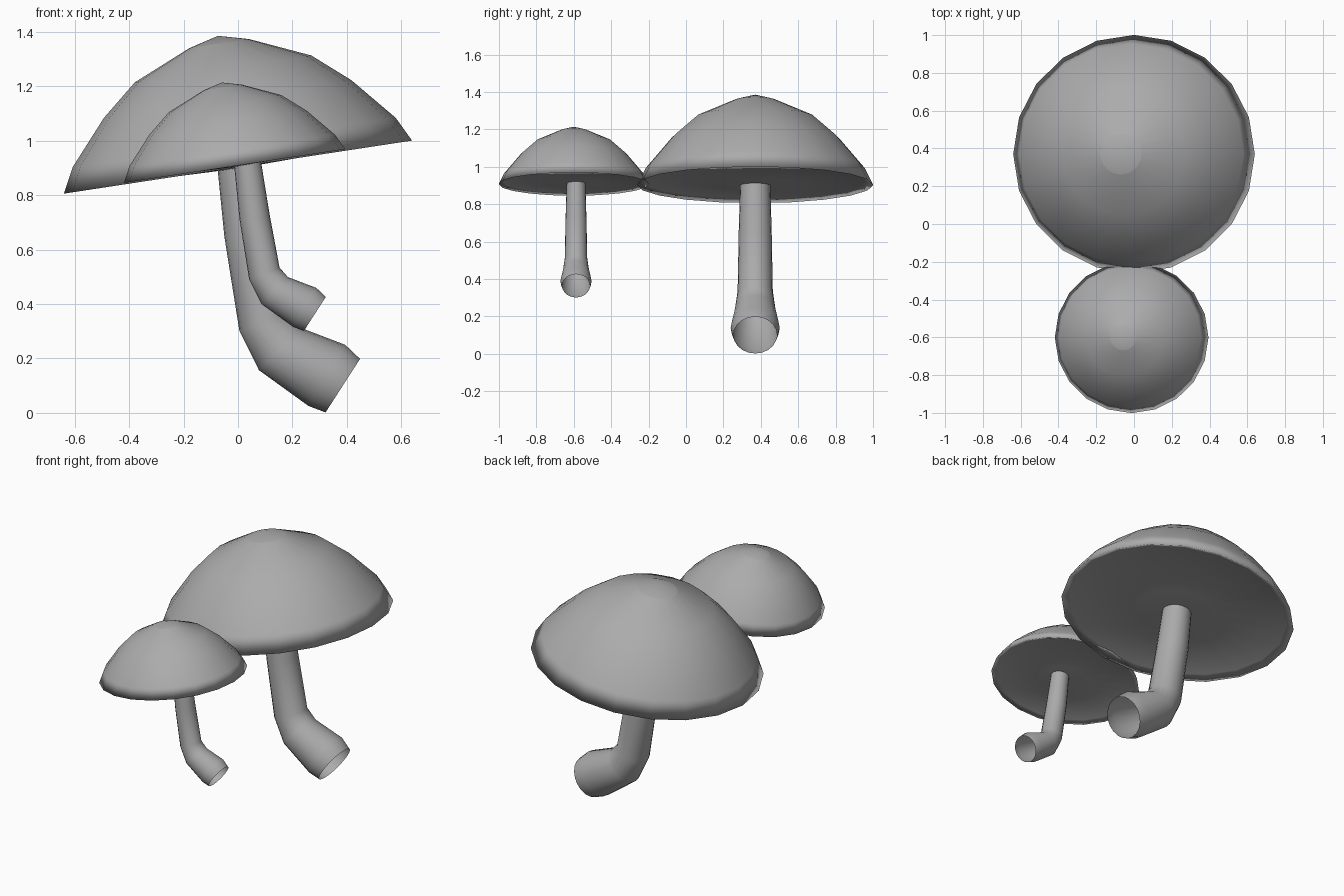
import bpy
import bmesh
from math import cos, sin, pi, atan2
from mathutils import Vector, Matrix

cube = bpy.data.objects.get("Cube")
if cube:
    bpy.data.objects.remove(cube, do_unlink=True)

SIDES = 20
TILT = -atan2(0.195, 1.28)
GREY = (0.41, 0.41, 0.41, 1)

grey = bpy.data.materials.new("mid_grey")
grey.use_nodes = True
grey.diffuse_color = GREY
grey.node_tree.nodes["Principled BSDF"].inputs["Base Color"].default_value = GREY


def finish(bm, name):
    for face in bm.faces:
        face.smooth = True
    mesh = bpy.data.meshes.new(name)
    bm.to_mesh(mesh)
    bm.free()
    mesh.materials.append(grey)
    obj = bpy.data.objects.new(name, mesh)
    bpy.context.collection.objects.link(obj)
    return obj


def bridge(bm, a, b):
    for i in range(SIDES):
        j = (i + 1) % SIDES
        bm.faces.new((a[i], a[j], b[j], b[i]))


# Cap outline from the underside to the crown: radius, height
UNDER_CENTRE = -0.005
CROWN = 0.488
CAP = [(0.22, 0.0), (0.605, 0.02), (0.647, 0.0), (0.6, 0.092),
       (0.46, 0.253), (0.328, 0.365), (0.111, 0.459)]


def make_cap(name, location, scale):
    bm = bmesh.new()
    angles = [2 * pi * i / SIDES for i in range(SIDES)]
    rings = [[bm.verts.new((r * cos(a), 0.975 * r * sin(a), h)) for a in angles]
             for r, h in CAP]
    for a, b in zip(rings, rings[1:]):
        bridge(bm, a, b)
    bottom = bm.verts.new((0, 0, UNDER_CENTRE))
    top = bm.verts.new((0, 0, CROWN))
    for i in range(SIDES):
        j = (i + 1) % SIDES
        bm.faces.new((bottom, rings[0][j], rings[0][i]))
        bm.faces.new((top, rings[-1][i], rings[-1][j]))
        # Crease around the crown
        bm.edges.get((rings[-1][i], rings[-1][j])).smooth = False
    bm.transform(Matrix.Translation(location)
                 @ Matrix.Rotation(TILT, 4, 'Y') @ Matrix.Scale(scale, 4))
    return finish(bm, name)


# Bent stem, open at the foot: x, z, radius
STEM = [(-0.005, 0.98, 0.078), (0.037, 0.66, 0.088), (0.093, 0.335, 0.094),
        (0.153, 0.235, 0.109), (0.326, 0.138, 0.131), (0.385, 0.1, 0.117)]


def make_stem(name, location, scale):
    bm = bmesh.new()
    points = [Vector((x, 0, z)) for x, z, r in STEM]
    rings = []
    for k, point in enumerate(points):
        before = (point - points[k - 1]).normalized() if k else Vector()
        after = (points[k + 1] - point).normalized() if k + 1 < len(points) else Vector()
        along = (before + after).normalized()
        side = Vector((0, 1, 0))
        across = side.cross(along)
        radius = STEM[k][2]
        rings.append([bm.verts.new(point + radius * (cos(a) * side + sin(a) * across))
                      for a in (2 * pi * i / SIDES for i in range(SIDES))])
    for a, b in zip(rings, rings[1:]):
        bridge(bm, a, b)
    bmesh.ops.recalc_face_normals(bm, faces=bm.faces[:])
    bm.transform(Matrix.Translation(location) @ Matrix.Scale(scale, 4))
    return finish(bm, name)


# Large mushroom at the back, small one at the front
make_cap("large_cap", (0, 0.37, 0.903), 1)
make_stem("large_stem", (0, 0.37, 0), 1)
make_cap("small_cap", (-0.0125, -0.6, 0.907), 0.636)
make_stem("small_stem", (0.0375, -0.588, 0.3), 0.636)
